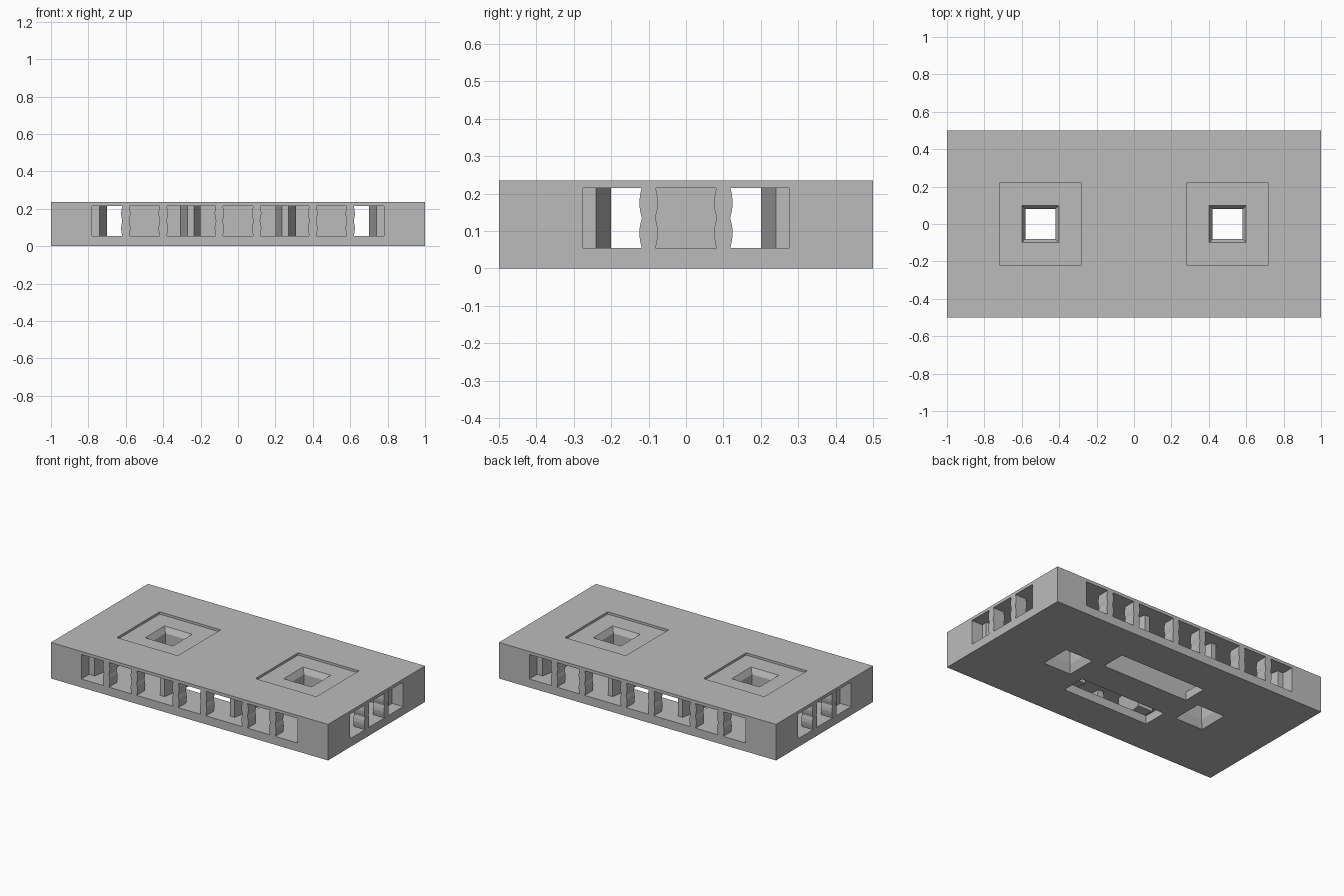
import bpy, bmesh

old = bpy.data.objects.get("Cube")
if old:
    bpy.data.objects.remove(old, do_unlink=True)

TOP, FLOOR, CEILING = 0.235, 0.055, 0.215
FACADE = 0.08          # depth of the window pillars

grey = bpy.data.materials.new("plain grey")
grey.use_nodes = True
grey.diffuse_color = (0.5, 0.5, 0.5, 1)
grey.node_tree.nodes["Principled BSDF"].inputs["Base Color"].default_value = (0.5, 0.5, 0.5, 1)


def loft(name, rings):
    """Skin a stack of equal rings of 3D points and cap both ends."""
    bm = bmesh.new()
    loops = [[bm.verts.new(p) for p in ring] for ring in rings]
    n = len(loops[0])
    for a, b in zip(loops, loops[1:]):
        for i in range(n):
            j = (i + 1) % n
            bm.faces.new((a[i], a[j], b[j], b[i]))
    bm.faces.new(loops[0][::-1])
    bm.faces.new(loops[-1])
    bmesh.ops.recalc_face_normals(bm, faces=bm.faces)
    mesh = bpy.data.meshes.new(name)
    bm.to_mesh(mesh)
    bm.free()
    mesh.materials.append(grey)
    ob = bpy.data.objects.new(name, mesh)
    bpy.context.collection.objects.link(ob)
    return ob


def prism(name, plan, z0, z1):
    return loft(name, [[(x, y, z) for x, y in plan] for z in (z0, z1)])


def rect(x0, x1, y0, y1):
    return [(x0, y0), (x1, y0), (x1, y1), (x0, y1)]


def cut(target, cutters):
    for c in cutters:
        mod = target.modifiers.new("cut " + c.name, 'BOOLEAN')
        mod.operation = 'DIFFERENCE'
        mod.solver = 'EXACT'
        mod.object = c


# Hollow running out through all four sides, with tapering mouths
quarter = [(1.1, 0.275), (1 - FACADE, 0.275), (1 - FACADE, 0.24), (0.7, 0.2),
           (0.74, 0.5 - FACADE), (0.78, 0.5 - FACADE), (0.78, 0.6)]
half = quarter + [(-x, y) for x, y in reversed(quarter)]
outline = half + [(x, -y) for x, y in reversed(half)]
hollow = prism("hollow_cutter", outline, FLOOR, CEILING)

# Flared shafts, shallow top recesses and bottom slots
shafts, recesses, slots = [], [], []
for s in (-1, 1):
    rings = []
    for z, h in ((-0.01, 0.1), (0, 0.1), (0.05, 0.08), (0.185, 0.08), (0.22, 0.1), (0.25, 0.1)):
        rings.append([(x, y, z) for x, y in rect(s * 0.5 - h, s * 0.5 + h, -h, h)])
    shafts.append(loft("shaft_cutter", rings))
    recesses.append(prism("recess_cutter", rect(s * 0.5 - 0.22, s * 0.5 + 0.22, -0.22, 0.22), 0.22, 0.3))
    y0, y1 = sorted((s * 0.1, s * 0.26))
    slots.append(prism("slot_cutter", rect(-0.31, 0.31, y0, y1), -0.05, 0.07))

# Main slab and the solid core that carries the shafts
slab = prism("slab", rect(-1, 1, -0.5, 0.5), 0, TOP)
cut(slab, [hollow] + slots + recesses + shafts)
core = prism("core", rect(-0.62, 0.62, -0.1, 0.1), FLOOR, CEILING)
cut(core, shafts)
for c in [hollow] + slots + recesses + shafts:
    c.hide_render = True
    c.hide_viewport = True
    c.display_type = 'WIRE'

# Tapered dividers between the long-side mouths
for sx in (-1, 1):
    for sy in (-1, 1):
        plan = [(0.235, 0.42), (0.27, 0.42), (0.31, 0.2), (0.2, 0.2)]
        prism("divider", [(sx * x, sy * y) for x, y in plan], FLOOR, CEILING)


# Scalloped window pillars, profile in the facade plane
WAVE = (0.019, 0.023, 0.025, 0.023, 0.018, 0.023, 0.025, 0.023, 0.019)


def pillar(centre, side, along_x):
    n = len(WAVE) - 1
    zs = [FLOOR + (CEILING - FLOOR) * i / n for i in range(n + 1)]
    profile = [(centre + w, z) for w, z in zip(WAVE, zs)]
    profile += [(centre - w, z) for w, z in reversed(list(zip(WAVE, zs)))]
    face = 0.5 if along_x else 1.0
    rings = []
    for d in (face, face - FACADE):
        rings.append([(u, side * d, z) if along_x else (side * d, u, z) for u, z in profile])
    loft("long_side_pillar" if along_x else "end_pillar", rings)


for side in (-1, 1):
    for c in (-0.6, -0.4, -0.1, 0.1, 0.4, 0.6):
        pillar(c, side, True)
    for c in (-0.1, 0.1):
        pillar(c, side, False)
